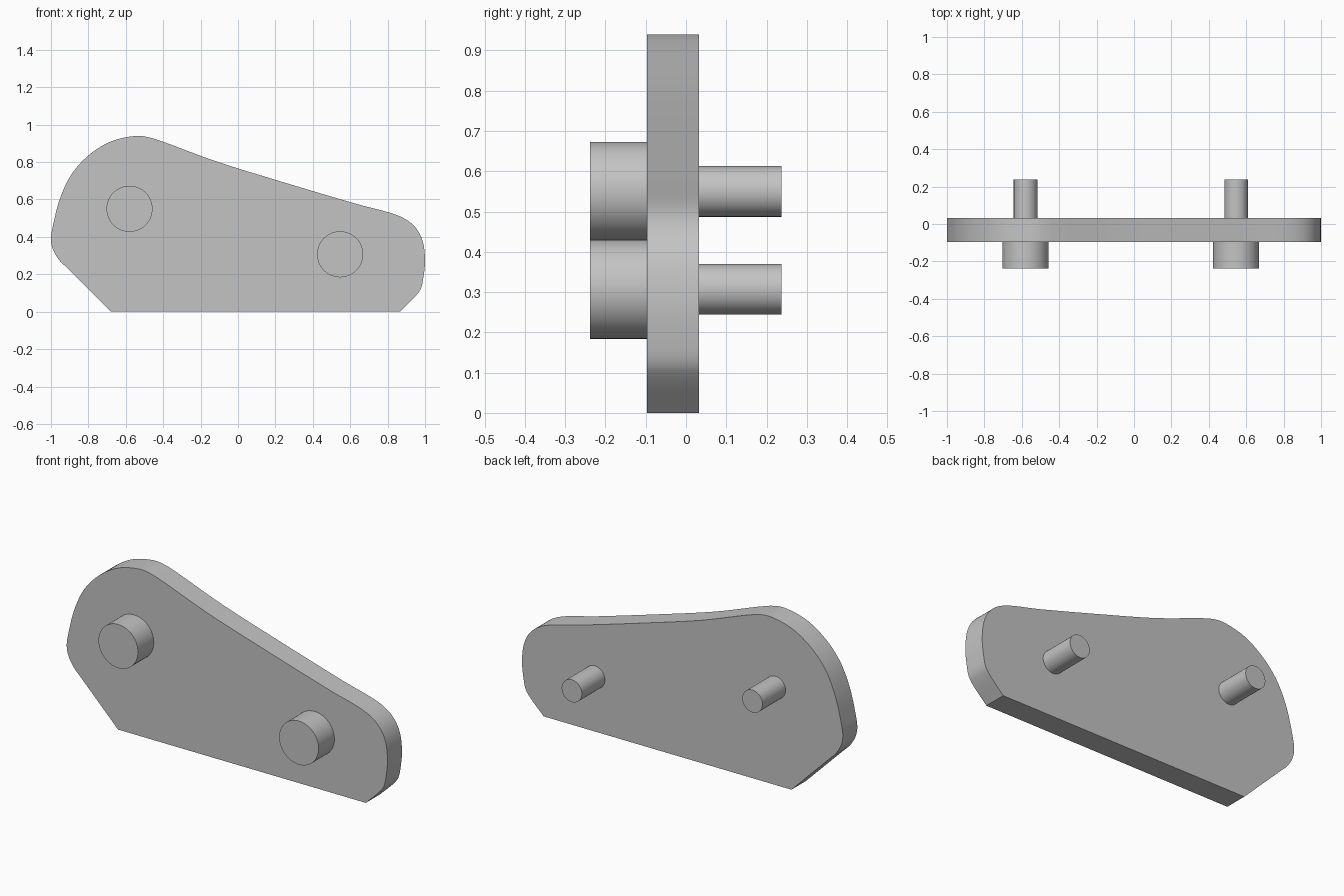
import bpy, bmesh, math
from mathutils import Vector, Matrix

if "Cube" in bpy.data.objects:
    bpy.data.objects.remove(bpy.data.objects["Cube"])

grey = bpy.data.materials.new("light grey")
grey.diffuse_color = (0.55, 0.55, 0.55, 1)
grey.use_nodes = True
grey.node_tree.nodes["Principled BSDF"].inputs["Base Color"].default_value = grey.diffuse_color


def finish(bm, name):
    bmesh.ops.recalc_face_normals(bm, faces=bm.faces)
    mesh = bpy.data.meshes.new(name)
    bm.to_mesh(mesh)
    bm.free()
    mesh.materials.append(grey)
    ob = bpy.data.objects.new(name, mesh)
    bpy.context.collection.objects.link(ob)
    bpy.ops.object.select_all(action='DESELECT')
    ob.select_set(True)
    bpy.context.view_layer.objects.active = ob
    bpy.ops.object.shade_smooth_by_angle(angle=math.radians(25))


def smooth_path(pts, steps=6):
    """Centripetal Catmull-Rom curve through the points."""
    p = [Vector(q) for q in pts]
    p = [2 * p[0] - p[1]] + p + [2 * p[-1] - p[-2]]
    out = []
    for a, b, c, d in zip(p, p[1:], p[2:], p[3:]):
        t0 = 0.0
        t1 = t0 + (b - a).length ** 0.5
        t2 = t1 + (c - b).length ** 0.5
        t3 = t2 + (d - c).length ** 0.5
        for i in range(steps):
            t = t1 + (t2 - t1) * i / steps
            a1 = a.lerp(b, (t - t0) / (t1 - t0))
            a2 = b.lerp(c, (t - t1) / (t2 - t1))
            a3 = c.lerp(d, (t - t2) / (t3 - t2))
            b1 = a1.lerp(a2, (t - t0) / (t2 - t0))
            b2 = a2.lerp(a3, (t - t1) / (t3 - t1))
            out.append(b1.lerp(b2, (t - t1) / (t2 - t1)))
    return out + [p[-2]]


# Plate: rounded outline (x, z) from bottom right over the top to bottom left
outline = [(0.865, 0), (0.955, 0.09), (0.978, 0.125), (0.992, 0.19), (1.0, 0.28),
           (0.985, 0.385), (0.945, 0.455), (0.87, 0.508), (0.62, 0.58), (0.25, 0.69),
           (-0.12, 0.805), (-0.41, 0.912), (-0.475, 0.932), (-0.54, 0.94), (-0.68, 0.91),
           (-0.80, 0.835), (-0.89, 0.735), (-0.95, 0.61), (-0.985, 0.48), (-1.0, 0.39),
           (-0.99, 0.335), (-0.955, 0.275), (-0.92, 0.24), (-0.68, 0)]
FRONT, BACK = -0.097, 0.032
bm = bmesh.new()
face = bm.faces.new([bm.verts.new((q.x, FRONT, q.y)) for q in smooth_path(outline)])
ext = bmesh.ops.extrude_face_region(bm, geom=[face], use_keep_orig=True)
bmesh.ops.translate(bm, vec=(0, BACK - FRONT, 0),
                    verts=[v for v in ext["geom"] if isinstance(v, bmesh.types.BMVert)])
finish(bm, "plate")


def rod(name, x, z, radius, y0, y1):
    bm = bmesh.new()
    place = Matrix.Translation((x, (y0 + y1) / 2, z)) @ Matrix.Rotation(math.pi / 2, 4, 'X')
    bmesh.ops.create_cone(bm, cap_ends=True, segments=64, radius1=radius, radius2=radius,
                          depth=y1 - y0, matrix=place)
    finish(bm, name)


# Wide bosses on the front and thin pins on the back, sharing two axes
for side, x, z in (("left", -0.58, 0.55), ("right", 0.546, 0.307)):
    rod(side + "_boss", x, z, 0.123, -0.238, FRONT + 0.005)
    rod(side + "_pin", x, z, 0.063, BACK - 0.005, 0.237)
